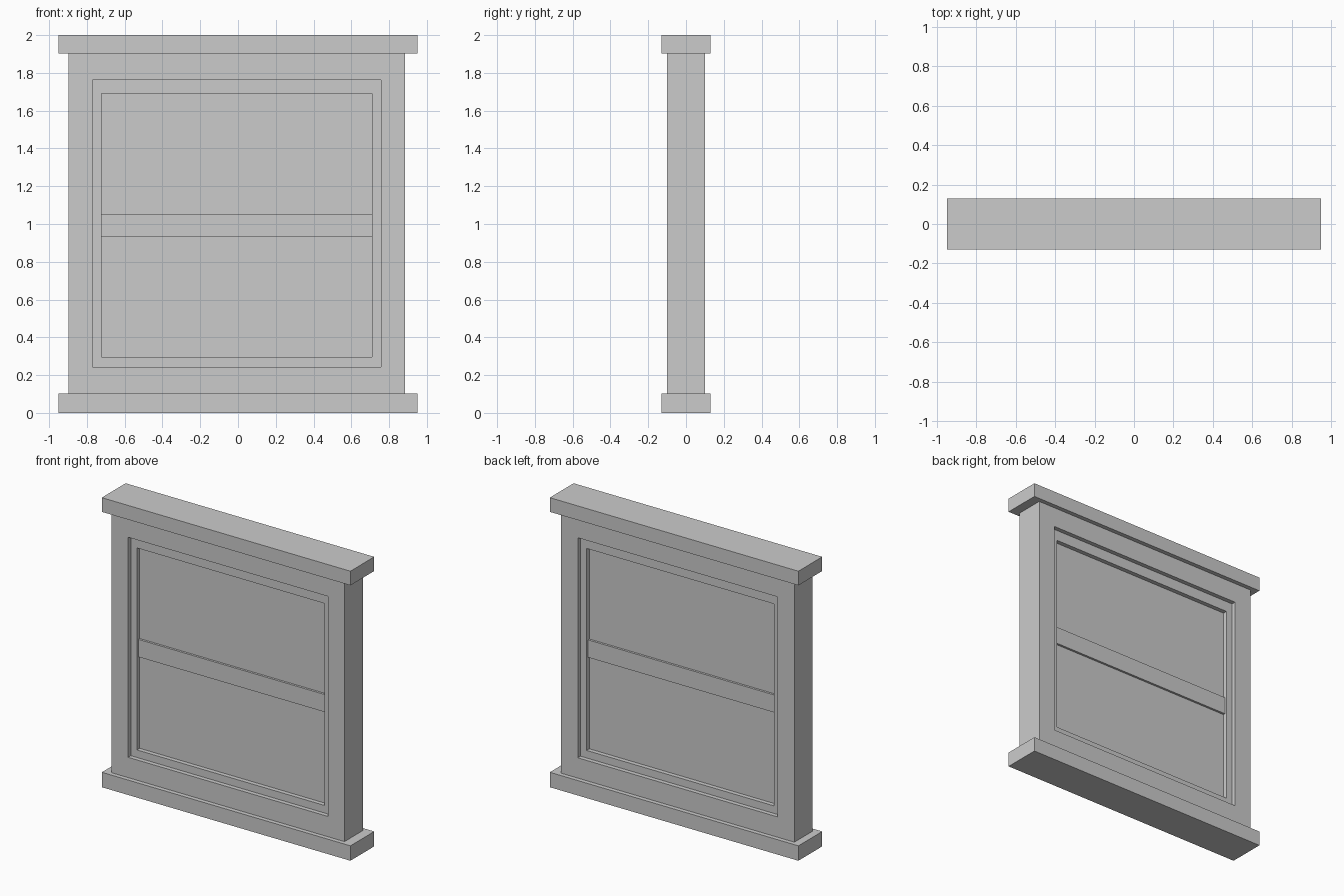
import bpy
import bmesh

if "Cube" in bpy.data.objects:
    bpy.data.objects.remove(bpy.data.objects["Cube"])


def finish(name, bm):
    bmesh.ops.recalc_face_normals(bm, faces=bm.faces)
    mesh = bpy.data.meshes.new(name)
    bm.to_mesh(mesh)
    bm.free()
    obj = bpy.data.objects.new(name, mesh)
    bpy.context.collection.objects.link(obj)
    return obj


def box(name, x0, x1, half_depth, z0, z1):
    bm = bmesh.new()
    bmesh.ops.create_cube(bm, size=1)
    for v in bm.verts:
        v.co.x = x1 if v.co.x > 0 else x0
        v.co.y = half_depth if v.co.y > 0 else -half_depth
        v.co.z = z1 if v.co.z > 0 else z0
    return finish(name, bm)


def ring(name, outer, inner, half_depth):
    """Rectangular frame; outer and inner are (x0, x1, z0, z1)."""
    bm = bmesh.new()
    loops = []
    for (x0, x1, z0, z1), y in ((outer, -half_depth), (inner, -half_depth),
                                (inner, half_depth), (outer, half_depth)):
        corners = ((x0, z0), (x1, z0), (x1, z1), (x0, z1))
        loops.append([bm.verts.new((x, y, z)) for x, z in corners])
    for i in range(4):
        a, b = loops[i], loops[(i + 1) % 4]
        for j in range(4):
            k = (j + 1) % 4
            bm.faces.new((a[j], a[k], b[k], b[j]))
    return finish(name, bm)


OPENING = (-0.77, 0.757, 0.243, 1.763)
GLAZING = (-0.723, 0.71, 0.295, 1.69)

# Sill and head boards
box("sill", -0.95, 0.95, 0.13, 0.0, 0.103)
box("head_board", -0.95, 0.95, 0.13, 1.902, 2.0)

# Outer frame, recessed sash, panes and the middle rail
ring("outer_frame", (-0.898, 0.884, 0.103, 1.902), OPENING, 0.10)
ring("sash", OPENING, GLAZING, 0.07)
gx0, gx1, gz0, gz1 = GLAZING
box("lower_pane", gx0, gx1, 0.04, gz0, 0.932)
box("upper_pane", gx0, gx1, 0.04, 1.053, gz1)
box("middle_rail", gx0, gx1, 0.055, 0.932, 1.053)
